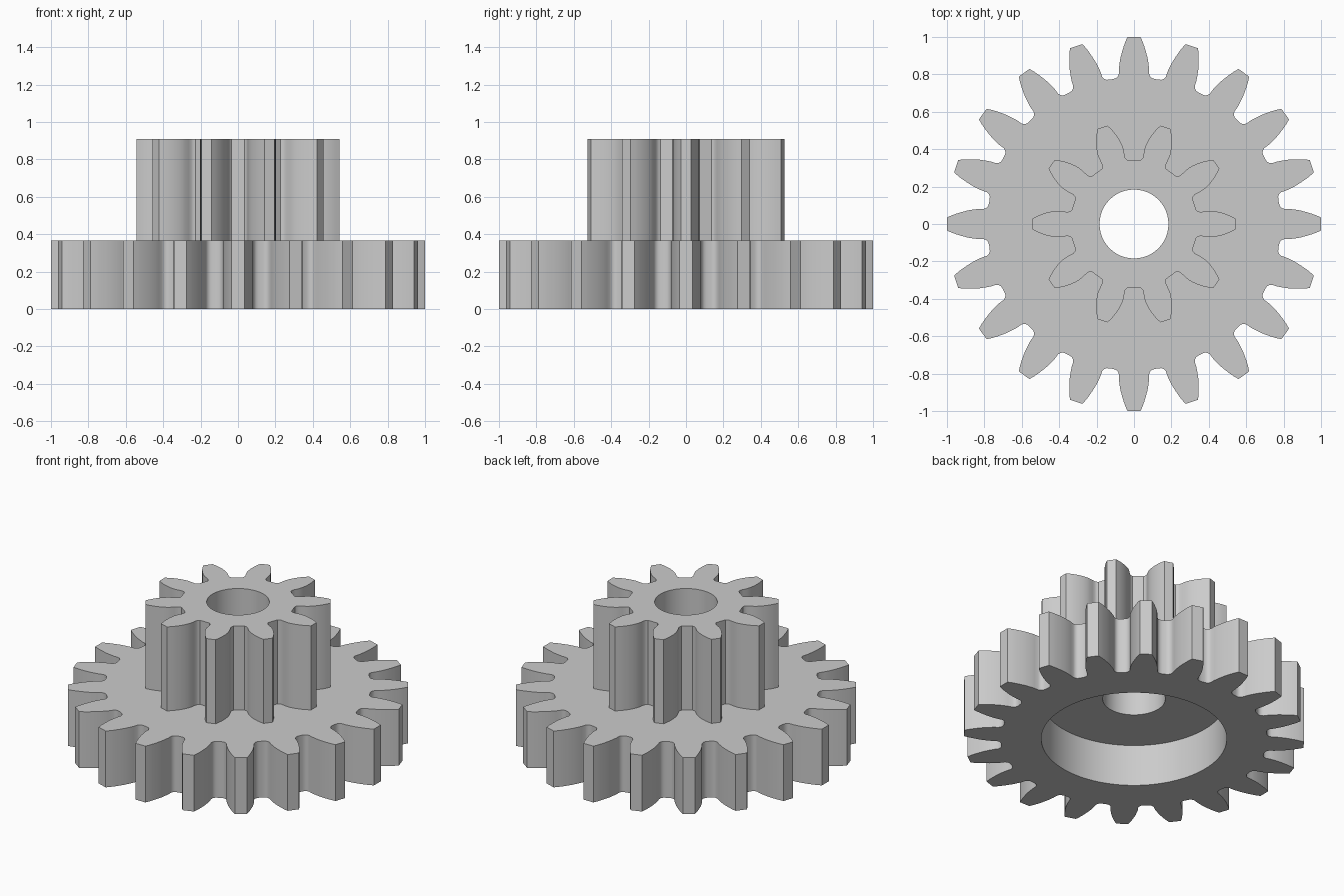
import bpy, bmesh, math

# Remove the default cube only
cube = bpy.data.objects.get("Cube")
if cube:
    bpy.data.objects.remove(cube, do_unlink=True)

GREY = (0.6, 0.6, 0.6, 1.0)
mat = bpy.data.materials.new("plain grey")
mat.use_nodes = True
mat.diffuse_color = GREY
mat.node_tree.nodes["Principled BSDF"].inputs["Base Color"].default_value = GREY


def prism(name, outline, z0, z1):
    """Extrude a closed 2D outline from z0 to z1."""
    bm = bmesh.new()
    base = bm.faces.new([bm.verts.new((x, y, z0)) for x, y in outline])
    top = bmesh.ops.extrude_face_region(bm, geom=[base])["geom"]
    bmesh.ops.translate(bm, vec=(0, 0, z1 - z0),
                        verts=[v for v in top if isinstance(v, bmesh.types.BMVert)])
    bmesh.ops.recalc_face_normals(bm, faces=bm.faces)
    mesh = bpy.data.meshes.new(name)
    bm.to_mesh(mesh)
    bm.free()
    mesh.materials.append(mat)
    obj = bpy.data.objects.new(name, mesh)
    bpy.context.collection.objects.link(obj)
    return obj


def circle(radius, count=96):
    return [(radius * math.cos(math.tau * i / count),
             radius * math.sin(math.tau * i / count)) for i in range(count)]


def gear_outline(teeth, flank):
    """Mirror a half tooth (radius, half width; root to tip) and repeat it."""
    tooth = [(r, -h) for r, h in flank] + [(r, h) for r, h in reversed(flank)]
    points = []
    for i in range(teeth):
        c, s = math.cos(math.tau * i / teeth), math.sin(math.tau * i / teeth)
        points += [(r * c - h * s, r * s + h * c) for r, h in tooth]
    return points


def combine(target, other, operation):
    mod = target.modifiers.new(operation.lower(), 'BOOLEAN')
    mod.operation = operation
    mod.solver = 'EXACT'
    mod.object = other
    bpy.context.view_layer.objects.active = target
    bpy.ops.object.modifier_apply(modifier=mod.name)
    bpy.data.objects.remove(other, do_unlink=True)


# Half-tooth flanks, root to tip
LARGE_FLANK = [(0.775, 0.111), (0.779, 0.098), (0.788, 0.087), (0.803, 0.081),
               (0.83, 0.081), (0.86, 0.077), (0.89, 0.072), (0.92, 0.064),
               (0.95, 0.055), (0.975, 0.046), (0.9995, 0.035)]
SMALL_FLANK = [(0.333, 0.073), (0.343, 0.067), (0.355, 0.064), (0.375, 0.067),
               (0.40, 0.070), (0.42, 0.070), (0.44, 0.067), (0.46, 0.063),
               (0.48, 0.057), (0.50, 0.050), (0.52, 0.041), (0.544, 0.028)]

# Wide lower gear with the tall pinion sunk into it
gear = prism("compound_gear", gear_outline(20, LARGE_FLANK), 0, 0.365)
combine(gear, prism("pinion", gear_outline(10, SMALL_FLANK), 0.32, 0.91), 'UNION')

# Underside recess and through bore
combine(gear, prism("recess_cutter", circle(0.545), -0.1, 0.27), 'DIFFERENCE')
combine(gear, prism("bore_cutter", circle(0.184), -0.2, 1.1), 'DIFFERENCE')

# Smooth curved flanks, crisp rims
bpy.ops.object.select_all(action='DESELECT')
gear.select_set(True)
bpy.context.view_layer.objects.active = gear
bpy.ops.object.shade_smooth_by_angle(angle=math.radians(30))
